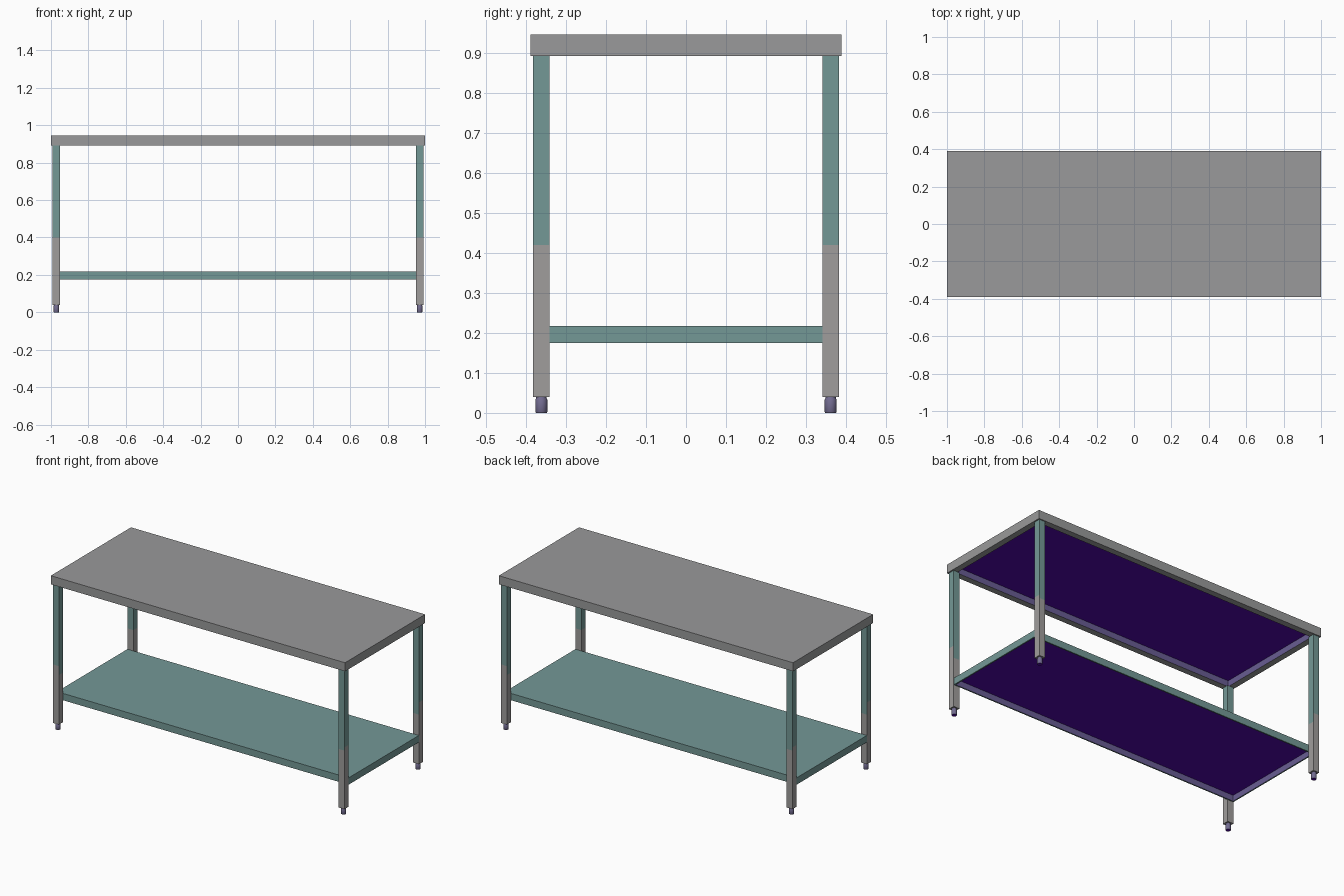
import bpy, bmesh, math

if "Cube" in bpy.data.objects:
    bpy.data.objects.remove(bpy.data.objects["Cube"])


def material(name, rgb):
    m = bpy.data.materials.new(name)
    m.diffuse_color = (*rgb, 1.0)
    m.use_nodes = True
    m.node_tree.nodes["Principled BSDF"].inputs["Base Color"].default_value = m.diffuse_color
    return m


STEEL = material("grey steel", (0.32, 0.322, 0.325))
LEG_STEEL = material("light leg steel", (0.35, 0.34, 0.335))
TEAL = material("muted teal", (0.175, 0.315, 0.305))
LILAC = material("dull lilac", (0.14, 0.11, 0.29))
FOOT = material("grey lilac", (0.17, 0.15, 0.28))
PURPLE = material("deep purple", (0.08, 0.002, 0.40))


def finish(name, bm, mats):
    bmesh.ops.recalc_face_normals(bm, faces=bm.faces)
    mesh = bpy.data.meshes.new(name)
    bm.to_mesh(mesh)
    bm.free()
    for m in mats:
        mesh.materials.append(m)
    ob = bpy.data.objects.new(name, mesh)
    bpy.context.collection.objects.link(ob)
    return ob


def loft(bm, rings, mats):
    """Skin closed rings and cap both ends; mats holds one index per band, then both caps."""
    loops = [[bm.verts.new(p) for p in ring] for ring in rings]
    n = len(loops[0])
    for a, b, mat in zip(loops, loops[1:], mats):
        for i in range(n):
            j = (i + 1) % n
            bm.faces.new((a[i], a[j], b[j], b[i])).material_index = mat
    bm.faces.new(loops[0]).material_index = mats[-2]
    bm.faces.new(loops[-1]).material_index = mats[-1]


def rect(hx, hy, z, cx=0, cy=0):
    return [(cx + sx * hx, cy + sy * hy, z) for sx, sy in ((-1, -1), (1, -1), (1, 1), (-1, 1))]


def circle(r, z, cx, cy, n=24):
    return [(cx + r * math.cos(math.tau * i / n), cy + r * math.sin(math.tau * i / n), z)
            for i in range(n)]


def tray(name, hx, hy, bottom, top, rim, sheet, skin):
    """Panel with a folded rim and a hollow underside."""
    bm = bmesh.new()
    loft(bm, [rect(hx, hy, top), rect(hx, hy, bottom),
              rect(hx - rim, hy - rim, bottom), rect(hx - rim, hy - rim, top - sheet)],
         [0, 0, 1, 0, 2])
    return finish(name, bm, [skin, LILAC, PURPLE])


# Worktop, and lower shelf fitted between the front and back legs
tray("worktop", 1.0, 0.389, 0.892, 0.945, 0.038, 0.016, STEEL)
tray("lower_shelf", 0.991, 0.342, 0.175, 0.217, 0.008, 0.006, TEAL)

# Four square legs, each on a round foot
for sx, side in ((-1, "left"), (1, "right")):
    for sy, end in ((-1, "front"), (1, "back")):
        cx, cy = sx * 0.971, sy * 0.3615
        bm = bmesh.new()
        loft(bm, [rect(0.0205, 0.0205, z, cx, cy) for z in (0.04, 0.345, 0.4, 0.42, 0.892)],
             [0, 0, 0, 0, 0, 0])
        bmesh.ops.recalc_face_normals(bm, faces=bm.faces)
        # Teal starts at a different height on the end, outer and inner faces
        for f in bm.faces:
            start = 0.42 if f.normal.x * sx > 0.5 else 0.4 if f.normal.y * sy > 0.5 else 0.345
            f.material_index = int(f.calc_center_median().z > start)
        finish(f"{end}_{side}_leg", bm, [LEG_STEEL, TEAL])

        bm = bmesh.new()
        profile = [(0.0135, 0.0), (0.0148, 0.002), (0.0148, 0.034), (0.0135, 0.036),
                   (0.0135, 0.042)]
        loft(bm, [circle(r, z, cx, cy) for r, z in profile], [0, 0, 0, 0, 1, 0])
        foot = finish(f"{end}_{side}_foot", bm, [FOOT, PURPLE])
        bpy.ops.object.select_all(action='DESELECT')
        foot.select_set(True)
        bpy.context.view_layer.objects.active = foot
        bpy.ops.object.shade_smooth_by_angle(angle=math.radians(50))
